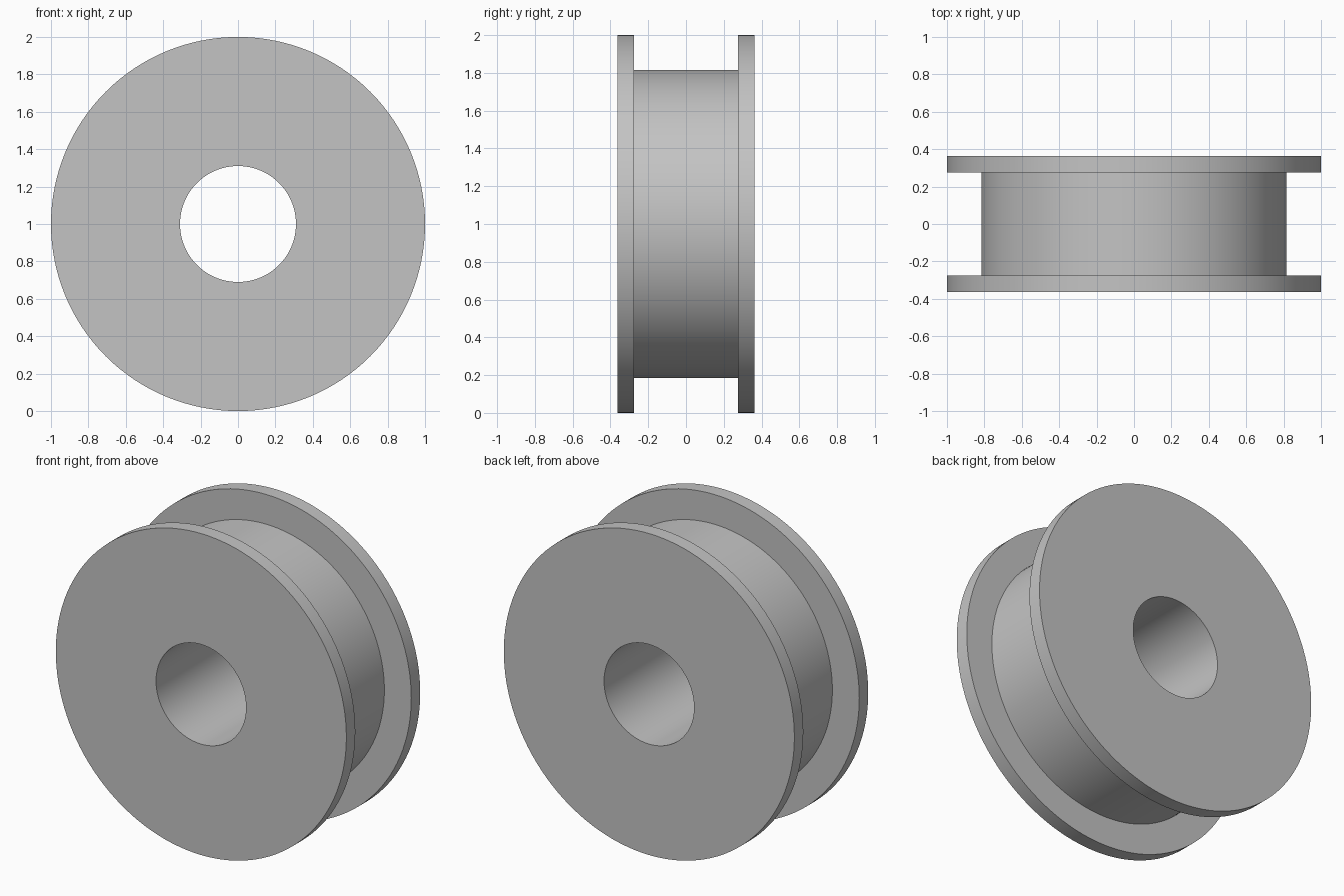
import bpy, bmesh
from math import sin, cos, tau, radians

SIDES = 128
BORE, HUB, RIM = 0.31, 0.815, 1.0
INNER, OUTER = 0.275, 0.363

cube = bpy.data.objects.get("Cube")
if cube:
    bpy.data.objects.remove(cube)

grey = bpy.data.materials.new("plain grey")
grey.use_nodes = True
colour = (0.55, 0.55, 0.55, 1)
grey.diffuse_color = colour
grey.node_tree.nodes["Principled BSDF"].inputs["Base Color"].default_value = colour

# Closed half section of the spool: radius, position along the axle
half = [(BORE, OUTER), (RIM, OUTER), (RIM, INNER), (HUB, INNER)]
profile = half + [(r, -y) for r, y in reversed(half)]

# Revolve the section around the y axis
bm = bmesh.new()
rings = []
for i in range(SIDES):
    a = tau * i / SIDES
    rings.append([bm.verts.new((r * cos(a), y, 1 + r * sin(a))) for r, y in profile])
for i, ring in enumerate(rings):
    following = rings[(i + 1) % SIDES]
    for j in range(len(profile)):
        k = (j + 1) % len(profile)
        bm.faces.new((ring[j], ring[k], following[k], following[j]))
bmesh.ops.recalc_face_normals(bm, faces=bm.faces)

mesh = bpy.data.meshes.new("flanged_spool")
bm.to_mesh(mesh)
bm.free()
mesh.materials.append(grey)
spool = bpy.data.objects.new("flanged_spool", mesh)
bpy.context.collection.objects.link(spool)

# Round surfaces smooth, rims sharp
bpy.ops.object.select_all(action="DESELECT")
spool.select_set(True)
bpy.context.view_layer.objects.active = spool
bpy.ops.object.shade_smooth_by_angle(angle=radians(30))
